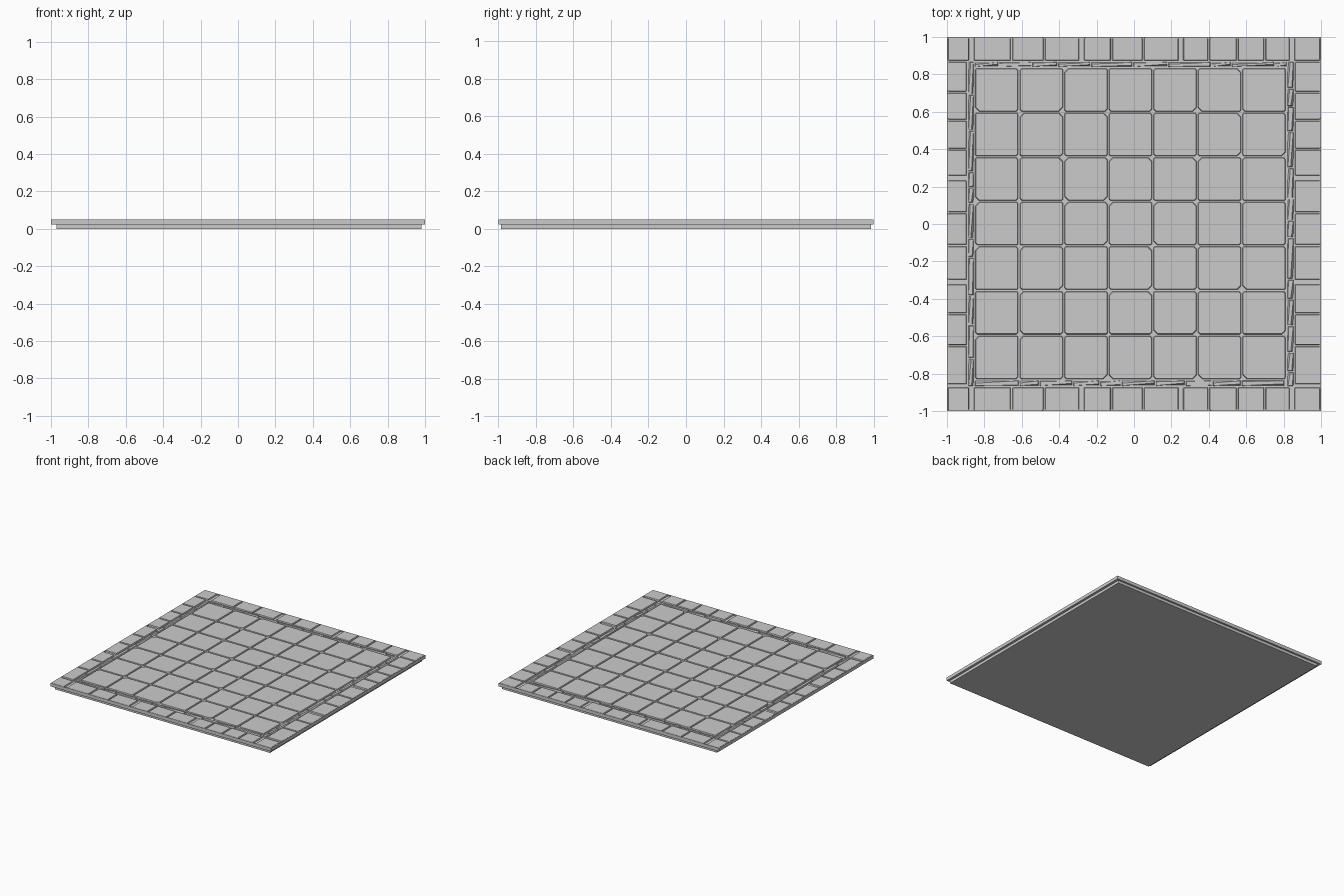
import bpy, bmesh, random

if "Cube" in bpy.data.objects:
    bpy.data.objects.remove(bpy.data.objects["Cube"])

random.seed(4)
FLOOR = 0.041   # bottom of the joints
TOP = 0.05      # walking surface


def finish(bm, name):
    bmesh.ops.recalc_face_normals(bm, faces=bm.faces)
    mesh = bpy.data.meshes.new(name)
    bm.to_mesh(mesh)
    bm.free()
    obj = bpy.data.objects.new(name, mesh)
    bpy.context.collection.objects.link(obj)
    return obj


def loft(bm, low, high, z0, z1):
    """Closed block between two outlines with equal point counts."""
    a = [bm.verts.new((x, y, z0)) for x, y in low]
    b = [bm.verts.new((x, y, z1)) for x, y in high]
    n = len(a)
    bm.faces.new(a[::-1])
    bm.faces.new(b)
    for i in range(n):
        j = (i + 1) % n
        bm.faces.new((a[i], a[j], b[j], b[i]))


def outline(x0, x1, y0, y1, inset, cuts):
    """Rectangle whose four corners are clipped by the given amounts."""
    x0, x1, y0, y1 = x0 + inset, x1 - inset, y0 + inset, y1 - inset
    a, b, c, d = cuts
    return [(x0 + a, y0), (x1 - b, y0), (x1, y0 + b), (x1, y1 - c),
            (x1 - c, y1), (x0 + d, y1), (x0, y1 - d), (x0, y0 + a)]


def stone(bm, x0, x1, y0, y1, clip=0.004, z1=TOP):
    cuts = [random.choice((0.3, 0.5, 1)) * clip for _ in range(4)]
    loft(bm, outline(x0, x1, y0, y1, 0.003, cuts),
         outline(x0, x1, y0, y1, 0.007, cuts), FLOOR - 0.004, z1)


def slab(name, x0, x1, y0, y1, z0, z1):
    bm = bmesh.new()
    rect = [(x0, y0), (x1, y0), (x1, y1), (x0, y1)]
    loft(bm, rect, rect, z0, z1)
    return finish(bm, name)


# Recessed foot and the slab above it
slab("foot", -0.97, 0.98, -0.985, 0.985, 0, 0.022)
slab("floor_slab", -1, 1, -1, 1, 0.022, FLOOR)

# Seven by seven paving field
bm = bmesh.new()
X0, Y0, STEP = -0.853, -0.832, 0.2383
for i in range(7):
    for j in range(7):
        x, y = X0 + i * STEP, Y0 + j * STEP
        stone(bm, x, x + STEP, y, y + STEP, 0.02)
finish(bm, "paving_tiles")

# Border bricks: joints along each side, worn joints are wide
ROW = [-1, -0.87, -0.655, -0.48, -0.28, -0.12, 0.05, 0.25, 0.4, 0.553, 0.7, 0.845, 1]
COL = [-0.87, -0.65, -0.48, -0.31, -0.115, 0.06, 0.245, 0.4, 0.555, 0.705, 0.87]
WORN = {-0.87, -0.28, 0.25, 0.845, -0.31, 0.245}


def border(name, joints, lo, hi, vertical):
    bm = bmesh.new()
    for a, b in zip(joints, joints[1:]):
        a2 = a + (0.009 if a in WORN and abs(a) < 0.9 else 0)
        b2 = b - (0.009 if b in WORN and abs(b) < 0.9 else 0)
        if vertical:
            stone(bm, lo, hi, a2, b2)
        else:
            stone(bm, a2, b2, lo, hi)
    finish(bm, name)


border("back_border", ROW, 0.87, 1.003, False)
border("front_border", ROW, -1.003, -0.87, False)
border("left_border", COL, -1.003, -0.89, True)
border("right_border", COL, 0.857, 1.003, True)


# Broken trim between border and paving: thin pieces with uneven tilted tops
def trim(name, start, end, lo, hi, vertical):
    bm = bmesh.new()
    p = start
    while p < end - 0.02:
        q = min(end, p + random.uniform(0.08, 0.24))
        e = random.uniform(0.002, 0.014)
        f = random.uniform(0.002, 0.014)
        low = [(p + .003, lo + .004), (q - .003, lo + .004),
               (q - .003, hi - .004), (p + .003, hi - .004)]
        high = [(p + .006, lo + .006), (q - .006, lo + .006 + e),
                (q - .006, hi - .006), (p + .006, hi - .006 - f)]
        if vertical:
            low = [(y, x) for x, y in low][::-1]
            high = [(y, x) for x, y in high][::-1]
        loft(bm, low, high, FLOOR - 0.004, TOP - random.choice((0, 0, 0.003)))
        p = q
    finish(bm, name)


trim("back_trim", -0.853, 0.82, 0.836, 0.87, False)
trim("front_trim", -0.853, 0.82, -0.87, -0.832, False)
trim("left_trim", -0.87, 0.87, -0.89, -0.853, True)
trim("right_trim", -0.87, 0.87, 0.817, 0.857, True)

# Low outer rim closing the joints at the edge
RIM = TOP - 0.001
slab("rim_front", -1, 1, -1, -0.993, FLOOR - 0.01, RIM)
slab("rim_back", -1, 1, 0.993, 1, FLOOR - 0.01, RIM)
slab("rim_left", -1, -0.993, -0.993, 0.993, FLOOR - 0.01, RIM)
slab("rim_right", 0.993, 1, -0.993, 0.993, FLOOR - 0.01, RIM)
